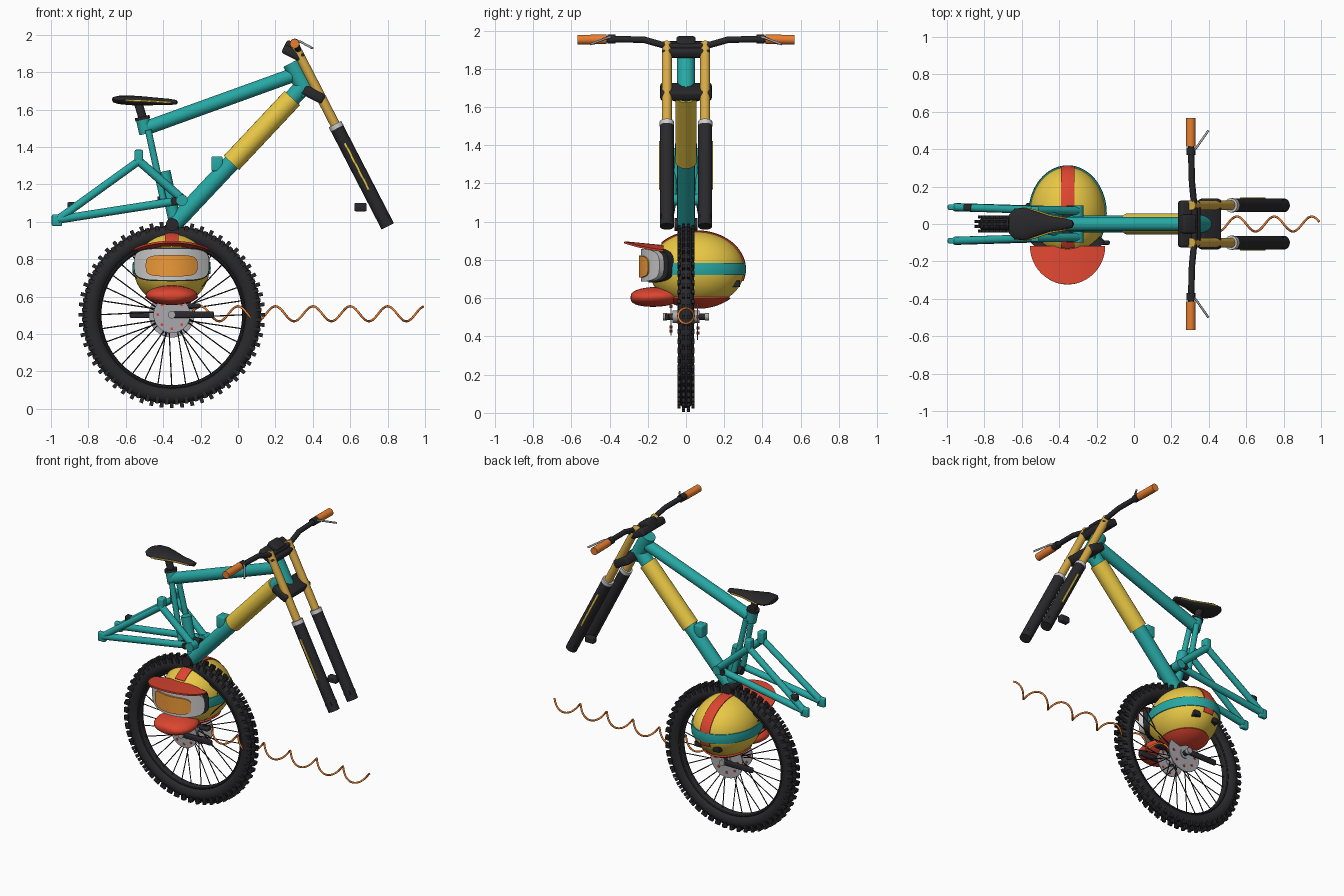
import bpy, bmesh
from math import sin, cos, pi, radians
from mathutils import Vector, Matrix

if "Cube" in bpy.data.objects:
    bpy.data.objects.remove(bpy.data.objects["Cube"])

def mat(name, c):
    m = bpy.data.materials.new(name)
    m.diffuse_color = (*c, 1)
    m.use_nodes = True
    m.node_tree.nodes["Principled BSDF"].inputs["Base Color"].default_value = m.diffuse_color
    return m

TEAL, YEL = mat("teal", (.02, .39, .37)), mat("yellow", (.82, .58, .06))
GOLD, BLK = mat("gold", (.68, .40, .06)), mat("black", (.022, .022, .025))
ORG, RED = mat("orange", (.82, .21, .03)), mat("red", (.72, .06, .03))
WHT, GRY = mat("white", (.8, .8, .78)), mat("grey", (.4, .4, .43))
LENS = mat("lens", (.85, .32, .04))

def finish(name, bm, m):
    me = bpy.data.meshes.new(name)
    bmesh.ops.recalc_face_normals(bm, faces=bm.faces)
    bm.to_mesh(me)
    bm.free()
    o = bpy.data.objects.new(name, me)
    me.materials.append(m)
    bpy.context.collection.objects.link(o)
    return o

def add_tube(bm, p, q, r, r2=None, n=24):
    p, q = Vector(p), Vector(q)
    d = q - p
    M = Matrix.Translation((p + q) / 2) @ d.to_track_quat('Z', 'Y').to_matrix().to_4x4()
    bmesh.ops.create_cone(bm, cap_ends=True, segments=n, radius1=r,
                          radius2=r if r2 is None else r2, depth=d.length, matrix=M)

def tube(name, p, q, r, m, r2=None, n=24):
    bm = bmesh.new()
    add_tube(bm, p, q, r, r2, n)
    return finish(name, bm, m)

def box(name, c, s, m, tilt=0, bevel=.008):
    bm = bmesh.new()
    bmesh.ops.create_cube(bm, size=1, matrix=Matrix.Translation(c) @ Matrix.Rotation(tilt, 4, 'Y')
                          @ Matrix.Diagonal((*s, 1)))
    o = finish(name, bm, m)
    b = o.modifiers.new("bevel", 'BEVEL')
    b.width, b.segments = bevel, 3
    return o

def path(name, pts, r, m):
    cu = bpy.data.curves.new(name, 'CURVE')
    cu.dimensions, cu.bevel_depth, cu.bevel_resolution, cu.use_fill_caps = '3D', r, 4, True
    s = cu.splines.new('POLY')
    s.points.add(len(pts) - 1)
    for k, p in zip(s.points, pts):
        k.co = (*p, 1)
    cu.materials.append(m)
    o = bpy.data.objects.new(name, cu)
    bpy.context.collection.objects.link(o)
    return o

def surf(name, f, m, nu=24, nv=48, thick=0):
    bm = bmesh.new()
    g = [[bm.verts.new(f(i / nu, j / nv)) for j in range(nv + 1)] for i in range(nu + 1)]
    for i in range(nu):
        for j in range(nv):
            bm.faces.new((g[i][j], g[i+1][j], g[i+1][j+1], g[i][j+1]))
    bmesh.ops.remove_doubles(bm, verts=bm.verts, dist=1e-5)
    o = finish(name, bm, m)
    if thick:
        s = o.modifiers.new("thickness", 'SOLIDIFY')
        s.thickness, s.offset = thick, 0
    return o

# wheel: tyre, rim, spokes, knobs
WX, WZ = -.354, .503
def on_wheel(a, r, y):
    return Vector((WX + r * cos(a), y, WZ + r * sin(a)))
surf("tyre", lambda u, v: on_wheel(2*pi*u, .432 + .045*cos(2*pi*v), .042*sin(2*pi*v)), BLK, 72, 20)
surf("rim", lambda u, v: on_wheel(2*pi*u, .388 + .012*cos(2*pi*v), .026*sin(2*pi*v)), BLK, 72, 12)
bm = bmesh.new()
for i in range(32):
    a, s = 2*pi*i/32, 1 if i % 2 else -1
    add_tube(bm, on_wheel(a + s*.5*(1 if i % 4 < 2 else -1), .035, s*.04), on_wheel(a, .385, 0), .0032, n=6)
finish("spokes", bm, BLK)
bm = bmesh.new()
for i in range(56):
    for k, (r, y) in enumerate(((.482, .014), (.482, -.014), (.464, .037), (.464, -.037))):
        a = 2*pi*(i + .5*(k > 1))/56
        M = Matrix.Translation(on_wheel(a, r, y)) @ Matrix.Rotation(-a, 4, 'Y') @ Matrix.Diagonal((.034, .015, .02, 1))
        bmesh.ops.create_cube(bm, size=1, matrix=M)
finish("tyre_knobs", bm, BLK)

# hub, brake disc, chainring, cranks
tube("hub", (WX, -.07, WZ), (WX, .07, WZ), .032, GRY)
tube("axle", (WX, -.11, WZ), (WX, .11, WZ), .017, BLK)
tube("brake_disc", (WX, .058, WZ), (WX, .064, WZ), .122, GRY, n=48)
tube("chainring", (WX, -.081, WZ), (WX, -.075, WZ), .098, GRY, n=40)
bm = bmesh.new()
for i in range(8):
    a = 2*pi*i/8
    for r, y0, y1 in ((.085, .055, .07), (.075, -.087, -.07)):
        add_tube(bm, on_wheel(a, r, y0), on_wheel(a, r, y1), .008, n=10)
finish("disc_bolts", bm, RED)
for s, n in ((1, "right"), (-1, "left")):
    y = -.1*s
    box("crank_" + n, (WX + .11*s, y, WZ), (.23, .022, .036), BLK)
    tube("crank_bolt_" + n, (WX, y - .02*s, WZ), (WX, y, WZ), .02, GRY)
box("chain_guide", (-.235, -.02, .55), (.07, .05, .025), BLK)

# spring cable
path("coiled_cable", [(-.25 + 1.24*t/200, .04*cos(2*pi*6.2*t/200), .508 + .04*sin(2*pi*6.2*t/200))
                      for t in range(201)], .006, ORG)

# main frame
tube("head_tube", (.285, 0, 1.85), (.375, 0, 1.68), .048, TEAL)
tube("top_tube", (-.48, 0, 1.505), (.31, 0, 1.79), .038, TEAL)
tube("down_tube", (-.34, 0, .99), (.355, 0, 1.73), .046, TEAL)
tube("down_tube_guard", (-.035, 0, 1.315), (.29, 0, 1.661), .056, YEL)
tube("lower_seat_tube", (-.395, 0, 1.27), (-.335, 0, .99), .034, TEAL)
tube("seat_clamp_tube", (-.51, 0, 1.55), (-.492, 0, 1.47), .036, TEAL)
tube("bottom_bracket", (-.352, -.06, .985), (-.352, .06, .985), .034, BLK)
box("shock_mount", (-.112, 0, 1.31), (.06, .07, .08), TEAL)
tube("shock", (-.43, 0, 1.11), (-.28, 0, 1.115), .026, BLK)

# rear triangle, both sides
for s, n in ((1, "left"), (-1, "right")):
    y = .09*s
    tube("seat_strut_" + n, (-.48, .035*s, 1.49), (-.40, .05*s, 1.12), .018, TEAL)
    tube("chain_stay_" + n, (-.96, y, 1.012), (-.30, .07*s, 1.115), .022, TEAL)
    tube("seat_stay_" + n, (-.96, y, 1.015), (-.53, .075*s, 1.325), .021, TEAL)
    tube("link_" + n, (-.53, .075*s, 1.325), (-.29, .07*s, 1.115), .023, TEAL)
    box("dropout_" + n, (-.968, y, 1.008), (.056, .03, .062), TEAL)
    box("rocker_" + n, (-.53, .07*s, 1.345), (.045, .05, .08), TEAL)
    tube("pivot_" + n, (-.30, .04*s, 1.115), (-.30, .1*s, 1.115), .03, TEAL)
    tube("pivot_bolt_" + n, (-.34, .06*s, 1.11), (-.34, .098*s, 1.11), .02, BLK)
box("rear_caliper", (-.89, .09, 1.085), (.045, .035, .04), BLK)

# saddle
tube("seat_post", (-.535, 0, 1.64), (-.505, 0, 1.54), .023, BLK)
tube("seat_collar", (-.513, 0, 1.562), (-.509, 0, 1.545), .04, BLK)
SEC = [(-.675, .0, .0), (-.668, .05, .014), (-.64, .082, .022), (-.58, .088, .026), (-.52, .066, .025),
       (-.45, .042, .021), (-.37, .03, .017), (-.33, .02, .012), (-.32, 0, 0)]
def saddle(u, v):
    x, w, h = SEC[round(u*(len(SEC) - 1))]
    return (x, w*cos(2*pi*v), 1.646 - .05*(x + .5) * .8 + h*sin(2*pi*v))
surf("saddle", saddle, BLK, len(SEC) - 1, 24)
for s in (1, -1):
    path("saddle_trim", [(-.60, .088*s, 1.648), (-.53, .073*s, 1.647), (-.45, .045*s, 1.643), (-.36, .03*s, 1.637)], .005, YEL)

# fork: points measured down the steering axis
D = Vector((.459, 0, -.889)).normalized()
def fk(t, y):
    return Vector((.305, y, 1.935)) + D*t
for s, n in ((1, "left"), (-1, "right")):
    y = .1*s
    tube("stanchion_" + n, fk(0, y), fk(.52, y), .026, GOLD)
    tube("fork_seal_" + n, fk(.465, y), fk(.49, y), .038, WHT)
    tube("fork_lower_" + n, fk(.485, y), fk(1.08, y), .037, BLK)
    st = box("fork_stripe_" + n, fk(.72, y + .037*s), (.012, .008, .28), YEL, -.477, .002)
    tube("axle_clamp_" + n, fk(1.03, y - .03*s), fk(1.03, y + .03*s), .026, BLK)
T = -.477
box("upper_crown", (.295, 0, 1.90), (.12, .25, .05), BLK, .46, .015)
box("lower_crown", (.405, 0, 1.68), (.12, .27, .055), BLK, -T, .015)
box("stem", (.285, 0, 1.925), (.08, .1, .07), BLK, -T, .012)
box("front_caliper", (.655, .1, 1.078), (.066, .04, .045), BLK)

# handlebar, grips, levers
H = [(.303, .56, 1.952), (.305, .4, 1.955), (.31, .22, 1.952), (.322, .1, 1.918), (.322, 0, 1.916)]
path("handlebar", H + [(x, -y, z) for x, y, z in H[-2::-1]], .017, BLK)
for s, n in ((1, "left"), (-1, "right")):
    tube("grip_" + n, (.303, .415*s, 1.954), (.303, .567*s, 1.952), .025, ORG)
    tube("lever_clamp_" + n, (.304, .37*s, 1.955), (.304, .41*s, 1.955), .024, BLK)
    path("brake_lever_" + n, [(.31, .385*s, 1.965), (.335, .41*s, 1.962), (.398, .5*s, 1.928)], .006, GRY)

# helmet shell and bands: patches of one egg shape
C, R = Vector((-.355, .057, .752)), Vector((.203, .25, .197))
def egg(k, lat, lon):
    return (C.x + k*R.x*cos(lat)*cos(lon), C.y + k*R.y*cos(lat)*sin(lon), C.z + k*R.z*sin(lat))
surf("helmet_shell", lambda u, v: egg(1, radians(-78 + 168*u), 2*pi*v), YEL, 32, 64)
surf("goggle_strap", lambda u, v: egg(1.012, radians(-9 + 18*u), radians(-50 + 280*v)), TEAL, 4, 56, .008)
surf("helmet_base", lambda u, v: egg(1.03, radians(-82 + 34*u), 2*pi*v), RED, 8, 56, .01)
def stripe(u, v):
    a, w = radians(-18 + 155*v), radians(-10 + 20*u)
    return (C.x + 1.01*R.x*sin(w), C.y + 1.01*R.y*cos(w)*cos(a), C.z + 1.01*R.z*cos(w)*sin(a))
surf("helmet_stripe", stripe, RED, 4, 40, .008)

# chin bar with vents
def chin(u, v):
    a, b = pi*u, 2*pi*v
    y = -.16 - .13*cos(a)
    return (C.x + .138*sin(a)**.7*cos(b), y, .607 - .05*(y + .16) * -.6 + .052*sin(a)**.7*sin(b))
surf("chin_bar", chin, RED, 20, 32)
for dx in (-.065, 0, .065):
    box("chin_vent", (C.x + dx, -.268 + abs(dx)*.5, .607), (.026, .03, .018), BLK, 0, .004)
for dx in (-.07, .07):
    box("rear_vent", (C.x + dx, .255, .675), (.05, .055, .035), BLK, 0, .004)

# visor
def visor(u, v):
    a = pi*v
    x, y = .2*u*cos(a), -.205*u*sin(a)
    return (C.x + x, -.118 + y, .872 - .1*y - .6*x*x)
surf("visor", visor, RED, 12, 40, .011)

# goggles: curved rounded panels
def panel(w, h, y, z):
    def f(u, v):
        c, s = cos(2*pi*v), sin(2*pi*v)
        k = u/(c**4 + s**4)**.25
        return (C.x + w*k*c, y + 2.7*(w*k*c)**2, z + h*k*s)
    return f
surf("goggle_frame", panel(.18, .085, -.205, .772), WHT, 10, 64, .06)
surf("goggle_foam", panel(.188, .09, -.175, .772), BLK, 10, 64, .04)
surf("goggle_lens", panel(.13, .057, -.232, .765), LENS, 10, 64, .03)

# smooth shading with sharp edges kept
bpy.ops.object.select_all(action='SELECT')
bpy.context.view_layer.objects.active = bpy.data.objects["coiled_cable"]
bpy.ops.object.convert(target='MESH')
bpy.ops.object.select_all(action='SELECT')
bpy.ops.object.shade_smooth_by_angle(angle=radians(35))
